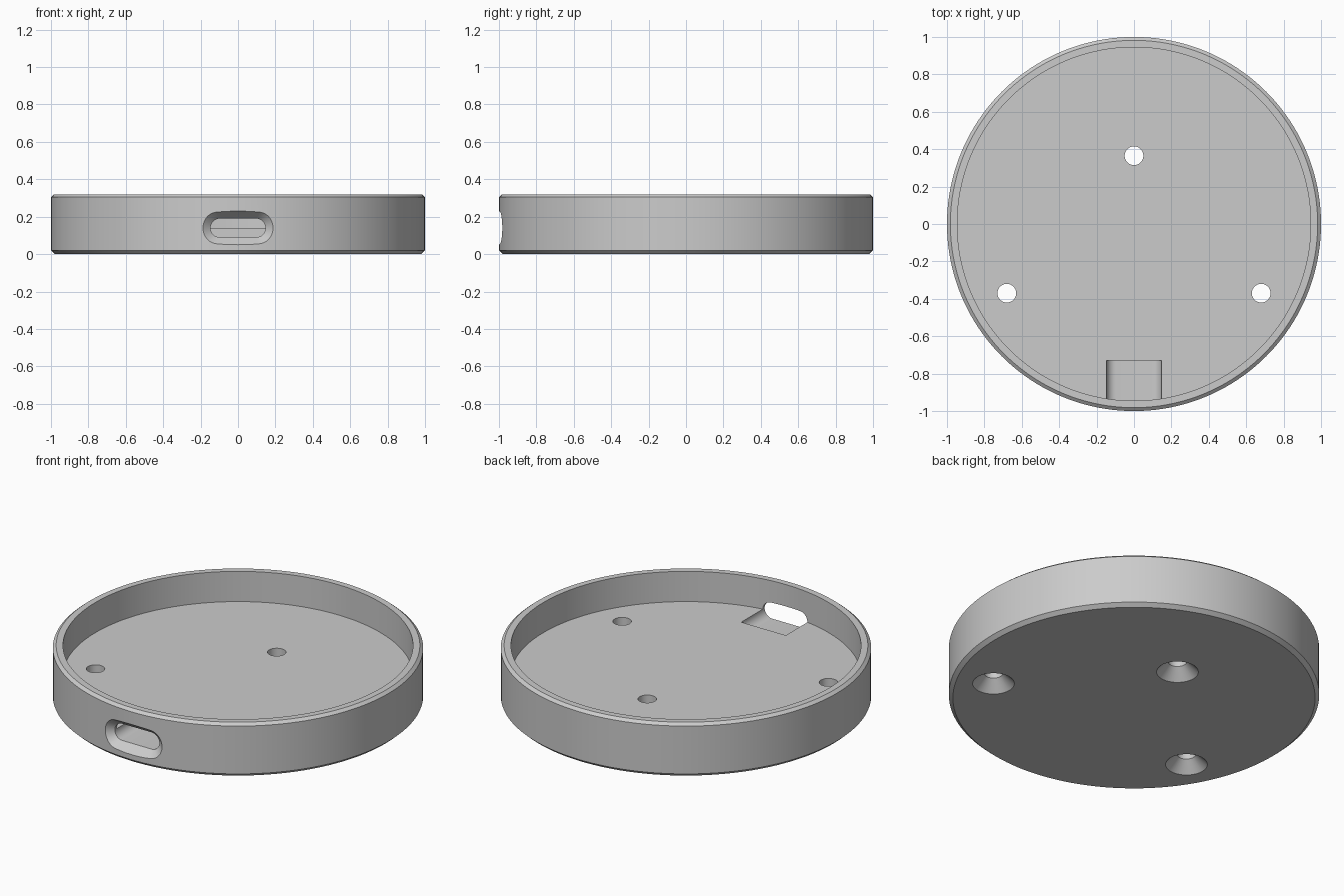
import bpy, bmesh, math

if "Cube" in bpy.data.objects:
    bpy.data.objects.remove(bpy.data.objects["Cube"], do_unlink=True)

SEGMENTS = 160
FLOOR = 0.14

grey = bpy.data.materials.new("plain grey")
grey.use_nodes = True
colour = (0.6, 0.6, 0.6, 1)
grey.diffuse_color = colour
grey.node_tree.nodes["Principled BSDF"].inputs["Base Color"].default_value = colour


def loft(name, sections):
    """Closed solid skinned through matching rings of points."""
    bm = bmesh.new()
    rings = [[bm.verts.new(p) for p in ring] for ring in sections]
    for a, b in zip(rings, rings[1:]):
        for i in range(len(a)):
            j = (i + 1) % len(a)
            bm.faces.new((a[i], a[j], b[j], b[i]))
    bm.faces.new(rings[0])
    bm.faces.new(rings[-1])
    bmesh.ops.recalc_face_normals(bm, faces=bm.faces)
    mesh = bpy.data.meshes.new(name)
    bm.to_mesh(mesh)
    bm.free()
    mesh.materials.append(grey)
    obj = bpy.data.objects.new(name, mesh)
    bpy.context.collection.objects.link(obj)
    return obj


def turned(name, profile, x=0, y=0, count=SEGMENTS):
    """Solid of revolution about a vertical axis, from (radius, z) pairs."""
    angles = [math.tau * i / count for i in range(count)]
    return loft(name, [[(x + r * math.cos(a), y + r * math.sin(a), z)
                        for a in angles] for r, z in profile])


def stadium(y, half_width, half_height, steps=16):
    """Upright slot outline with round ends, centred on the floor level."""
    ring = []
    for side in (1, -1):
        for i in range(steps + 1):
            a = math.pi * i / steps - math.pi / 2
            ring.append((side * (half_width - half_height + half_height * math.cos(a)),
                         y, FLOOR + side * half_height * math.sin(a)))
    return ring


# Shallow dish with chamfered outer edges
dish = turned("round_dish", [(0.978, 0), (1, 0.02), (1, 0.305), (0.982, 0.32),
                             (0.945, 0.32), (0.945, FLOOR)])

# Countersunk screw holes through the floor
cutters = [turned("screw_hole_cutter", [(0.123, -0.01), (0.05, 0.063), (0.05, 0.2)], x, y, 48)
           for x, y in ((0, 0.365), (-0.68, -0.37), (0.68, -0.37))]

# Cable slot: flared mouth in the front wall, then a trench in the floor
cutters.append(loft("cable_slot_cutter", [stadium(-1.05, 0.272, 0.13),
                                          stadium(-0.95, 0.147, 0.05),
                                          stadium(-0.73, 0.147, 0.05)]))

bpy.ops.object.select_all(action="DESELECT")
dish.select_set(True)
bpy.context.view_layer.objects.active = dish
for cutter in cutters:
    cut = dish.modifiers.new("cut", "BOOLEAN")
    cut.operation = "DIFFERENCE"
    cut.solver = "EXACT"
    cut.object = cutter
    cutter.hide_render = True
    bpy.ops.object.modifier_apply(modifier=cut.name)
    bpy.data.objects.remove(cutter, do_unlink=True)

bpy.ops.object.shade_smooth_by_angle(angle=math.radians(25))
